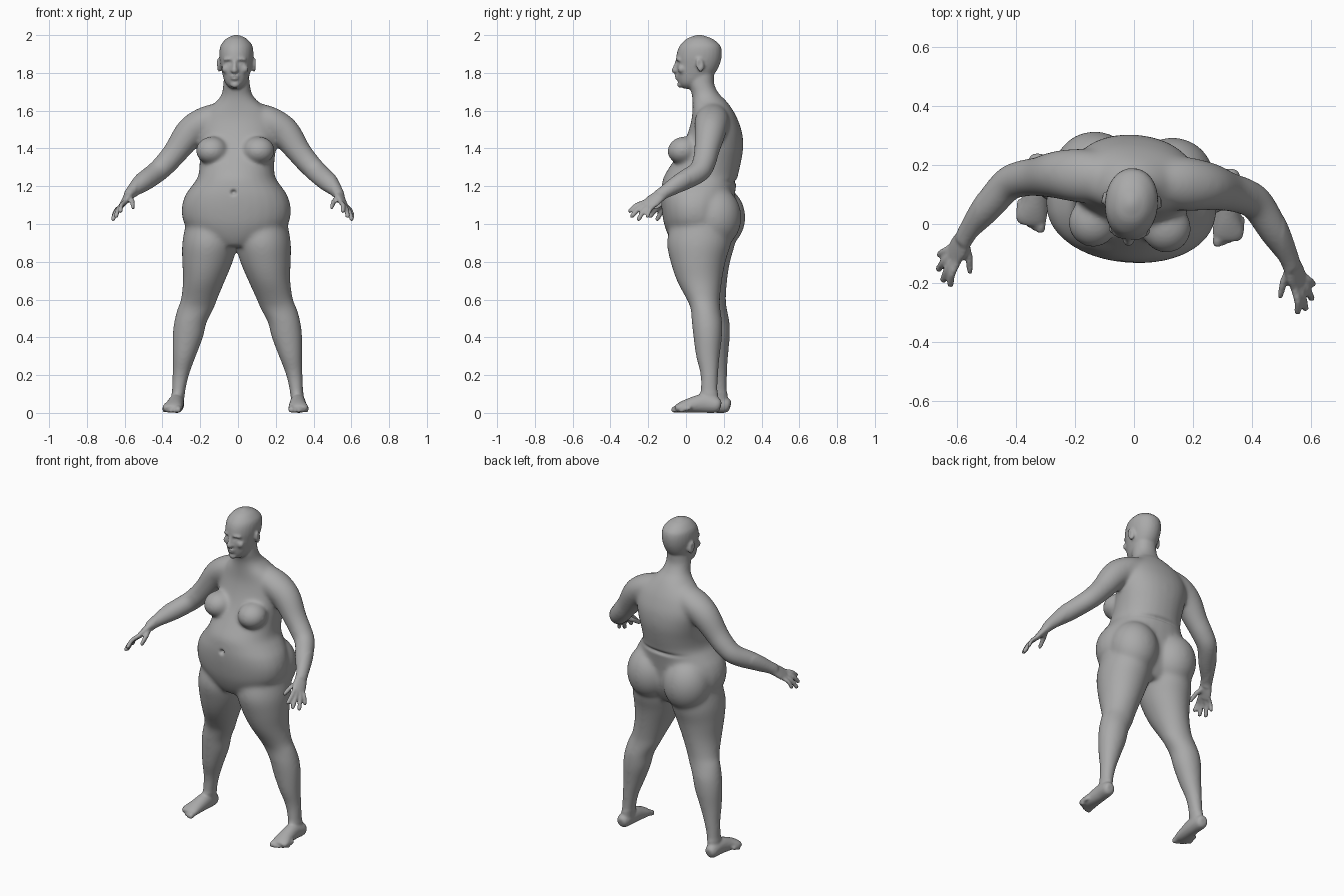
import bpy
import bmesh
import math
from mathutils import Vector, Matrix, Euler

SIDES = 28
STEPS = 5
X, Y, Z = Vector((1, 0, 0)), Vector((0, 1, 0)), Vector((0, 0, 1))

old = bpy.data.objects.get("Cube")
if old:
    bpy.data.objects.remove(old, do_unlink=True)


def smooth_rows(rows):
    """Catmull-Rom interpolation through rows of numbers."""
    rows = [Vector(r) for r in rows]
    out = []
    for i in range(len(rows) - 1):
        a, b, c = rows[max(i - 1, 0)], rows[i], rows[i + 1]
        d = rows[min(i + 2, len(rows) - 1)]
        for k in range(STEPS):
            t = k / STEPS
            out.append(b + (c - a) * (t / 2)
                       + (a * 2 - b * 5 + c * 4 - d) * (t * t / 2)
                       + (b * 3 - a - c * 3 + d) * (t ** 3 / 2))
    return out + [rows[-1]]


def skin(bm, rings, power=1.0):
    """Skin a list of (centre, u, v) rings into a closed tube."""
    loops = []
    for centre, u, v in rings:
        loop = []
        for i in range(SIDES):
            a = math.tau * i / SIDES
            c, s = math.cos(a), math.sin(a)
            loop.append(bm.verts.new(centre
                                     + u * math.copysign(abs(c) ** power, c)
                                     + v * math.copysign(abs(s) ** power, s)))
        loops.append(loop)
    for low, high in zip(loops, loops[1:]):
        for i in range(SIDES):
            j = (i + 1) % SIDES
            bm.faces.new((low[i], low[j], high[j], high[i]))
    bm.faces.new(loops[0][::-1])
    bm.faces.new(loops[-1])


def level_loft(bm, rows, power=1.0):
    """Rows of height, inner x, outer x, front y, back y."""
    rings = []
    for z, x0, x1, y0, y1 in smooth_rows(rows):
        rings.append((Vector(((x0 + x1) / 2, (y0 + y1) / 2, z)),
                      X * ((x1 - x0) / 2), Y * ((y1 - y0) / 2)))
    skin(bm, rings, power)


def limb(bm, rows, ref):
    """Rows of x, y, z, radius along ref, radius across it."""
    rows = smooth_rows(rows)
    rings = []
    for i, r in enumerate(rows):
        ahead, behind = rows[min(i + 1, len(rows) - 1)], rows[max(i - 1, 0)]
        tangent = Vector((ahead - behind)[:3]).normalized()
        u = (ref - tangent * ref.dot(tangent)).normalized()
        rings.append((Vector(r[:3]), u * r[3], tangent.cross(u) * r[4]))
    skin(bm, rings)


def digit(bm, points, r, ref):
    """A finger or toe with a rounded end."""
    limb(bm, [(*p, r, r) for p in points], ref)
    ball(bm, points[-1], (r, r, r))


def ball(bm, centre, radii, turn=(0, 0, 0)):
    m = Matrix.LocRotScale(Vector(centre), Euler(turn), Vector(radii))
    bmesh.ops.create_uvsphere(bm, u_segments=24, v_segments=16, radius=1, matrix=m)


bm = bmesh.new()

# Torso and neck
torso = [(.88, .09, -.06, .19), (.93, .2, -.09, .22), (1, .275, -.115, .245),
         (1.08, .29, -.128, .25), (1.15, .272, -.132, .258), (1.2, .238, -.128, .265),
         (1.25, .205, -.118, .274), (1.32, .198, -.075, .29), (1.4, .205, -.025, .303),
         (1.48, .215, .01, .298), (1.55, .205, .03, .275), (1.6, .17, .035, .25),
         (1.65, .11, .035, .215), (1.69, .08, .03, .175), (1.74, .07, .015, .15),
         (1.8, .065, .01, .15)]
level_loft(bm, [(z, -w, w, f, b) for z, w, f, b in torso], .92)

# Chest and seat
ball(bm, (.125, -.005, 1.39), (.085, .085, .073), (.25, 0, .25))
ball(bm, (.132, .165, 1.035), (.142, .14, .165))

# Leg
level_loft(bm, [(1, .0, .27, -.07, .25), (.9, -.005, .288, -.09, .25),
                (.8, .02, .288, -.07, .222), (.7, .062, .285, -.035, .205),
                (.6, .105, .298, .02, .196), (.55, .125, .318, .042, .2),
                (.48, .162, .336, .05, .212), (.4, .182, .345, .06, .212),
                (.3, .22, .345, .075, .202), (.2, .257, .346, .1, .195),
                (.1, .28, .35, .1, .195), (.04, .287, .355, .1, .2)])

# Foot and toes
limb(bm, [(.325, .21, .036, .02, .022), (.325, .19, .04, .036, .04),
          (.323, .12, .05, .041, .05), (.327, .05, .04, .046, .04),
          (.335, -.005, .028, .053, .027), (.338, -.03, .02, .042, .016)], X)
for i in range(5):
    x = .301 + .019 * i
    tip = -.056 + .004 * i + .0022 * i * i
    r = .017 if i == 0 else .0115
    digit(bm, [(x, tip + .06, .026), (x, tip + .025, .021), (x, tip + r, r)], r, X)

# Arm
limb(bm, [(.08, .15, 1.565, .08, .08), (.17, .15, 1.54, .092, .082),
          (.25, .148, 1.485, .083, .082), (.325, .135, 1.385, .067, .067),
          (.375, .125, 1.325, .063, .062), (.425, .1, 1.275, .059, .058),
          (.49, .012, 1.222, .051, .053), (.545, -.07, 1.17, .036, .033),
          (.56, -.1, 1.148, .036, .028)], Y)

# Palm, fingers and thumb
wrist = Vector((.545, -.07, 1.17))
knuckle = Vector((.586, -.152, 1.105))
across = Vector((.36, .85, -.3)).normalized()
palm = [(*wrist.lerp(knuckle, t), w, d)
        for t, w, d in ((-.2, .034, .03), (.3, .037, .024), (.7, .043, .019), (1.05, .04, .014))]
limb(bm, palm, across)
tips = [(.59, -.25, 1.07), (.615, -.238, 1.042), (.633, -.202, 1.026), (.636, -.155, 1.04)]
for i, tip in enumerate(tips):
    base = knuckle + across * (.021 * (i - 1.5))
    mid = base.lerp(Vector(tip), .5) + Vector((.006, -.002, .007))
    start = base.lerp(wrist, .2)
    digit(bm, [start, base, mid, tip], .0125 if i < 3 else .011, across)
digit(bm, [(.552, -.105, 1.14), (.535, -.155, 1.118), (.525, -.2, 1.09)], .0135, across)

# Head
head = [(1.716, .022, -.012, .04), (1.735, .046, -.033, .08), (1.76, .062, -.043, .12),
        (1.8, .074, -.049, .155), (1.84, .083, -.051, .177), (1.88, .089, -.052, .188),
        (1.92, .089, -.044, .189), (1.95, .081, -.028, .178), (1.98, .055, .004, .141),
        (1.995, .026, .04, .102), (2.001, .008, .06, .08)]
level_loft(bm, [(z, -w, w, f, b) for z, w, f, b in head], .95)

# Nose, brow, lips, cheek, eye and ear
limb(bm, [(0, -.045, 1.868, .009, .01), (0, -.055, 1.835, .011, .012),
          (0, -.063, 1.812, .014, .014), (0, -.056, 1.803, .012, .008)], X)
ball(bm, (.014, -.054, 1.811), (.01, .011, .009))
ball(bm, (.034, -.037, 1.872), (.03, .014, .009), (0, .1, .3))
ball(bm, (0, -.05, 1.782), (.024, .011, .0065))
ball(bm, (0, -.047, 1.769), (.02, .011, .0065))
ball(bm, (0, -.032, 1.738), (.024, .014, .018))
ball(bm, (.045, -.02, 1.82), (.027, .02, .023))
ball(bm, (.093, .082, 1.842), (.012, .022, .038), (.2, 0, .35))

# Fuse both halves into one skin
mesh = bpy.data.meshes.new("body")
bm.to_mesh(mesh)
bm.free()
body = bpy.data.objects.new("body", mesh)
bpy.context.collection.objects.link(body)
mirror = body.modifiers.new("mirror", 'MIRROR')
mirror.use_mirror_merge = False
fuse = body.modifiers.new("fuse", 'REMESH')
fuse.mode = 'VOXEL'
fuse.voxel_size = .0072
deps = bpy.context.evaluated_depsgraph_get()
fused = bpy.data.meshes.new_from_object(body.evaluated_get(deps))
body.modifiers.clear()
body.data = fused

# Relax the broad masses more than the face, hands and feet
bm = bmesh.new()
bm.from_mesh(fused)
broad = [v for v in bm.verts if .11 < v.co.z < 1.69 and abs(v.co.x) < .52]
for group, rounds in ((broad, 22), (bm.verts[:], 2)):
    for _ in range(rounds):
        bmesh.ops.smooth_vert(bm, verts=group, factor=.5,
                              use_axis_x=True, use_axis_y=True, use_axis_z=True)


def dent(centre, radii, push):
    """Push the skin along a vector, fading out like a bell curve."""
    for v in bm.verts:
        d = sum(((p - c) / r) ** 2 for p, c, r in zip(v.co, centre, radii))
        if d < 6:
            v.co += Vector(push) * math.exp(-d)


# Navel, waist crease, eye sockets, eyelids, mouth line and ear hollows
dent((0, -.13, 1.167), (.013, .05, .012), (0, .022, 0))
dent((0, .27, 1.225), (.13, .06, .011), (0, -.012, 0))
for s in (1, -1):
    dent((s * .033, -.045, 1.853), (.017, .03, .011), (0, .01, 0))
    dent((s * .033, -.04, 1.85), (.009, .03, .005), (0, -.006, 0))
    dent((s * .104, .08, 1.846), (.012, .011, .02), (-s * .007, 0, 0))
dent((0, -.055, 1.7755), (.024, .02, .0035), (0, .005, 0))

# The whole figure is turned slightly
bm.transform(Matrix.Translation((-.014, 0, 0)) @ Matrix.Rotation(math.radians(-4.5), 4, 'Z'))
bm.to_mesh(fused)
bm.free()
fused.name = "body"

grey = bpy.data.materials.new("plain grey")
grey.use_nodes = True
grey.diffuse_color = (.4, .4, .4, 1)
grey.node_tree.nodes["Principled BSDF"].inputs["Base Color"].default_value = (.4, .4, .4, 1)
fused.materials.clear()
fused.materials.append(grey)
bpy.context.view_layer.objects.active = body
body.select_set(True)
bpy.ops.object.shade_smooth()
